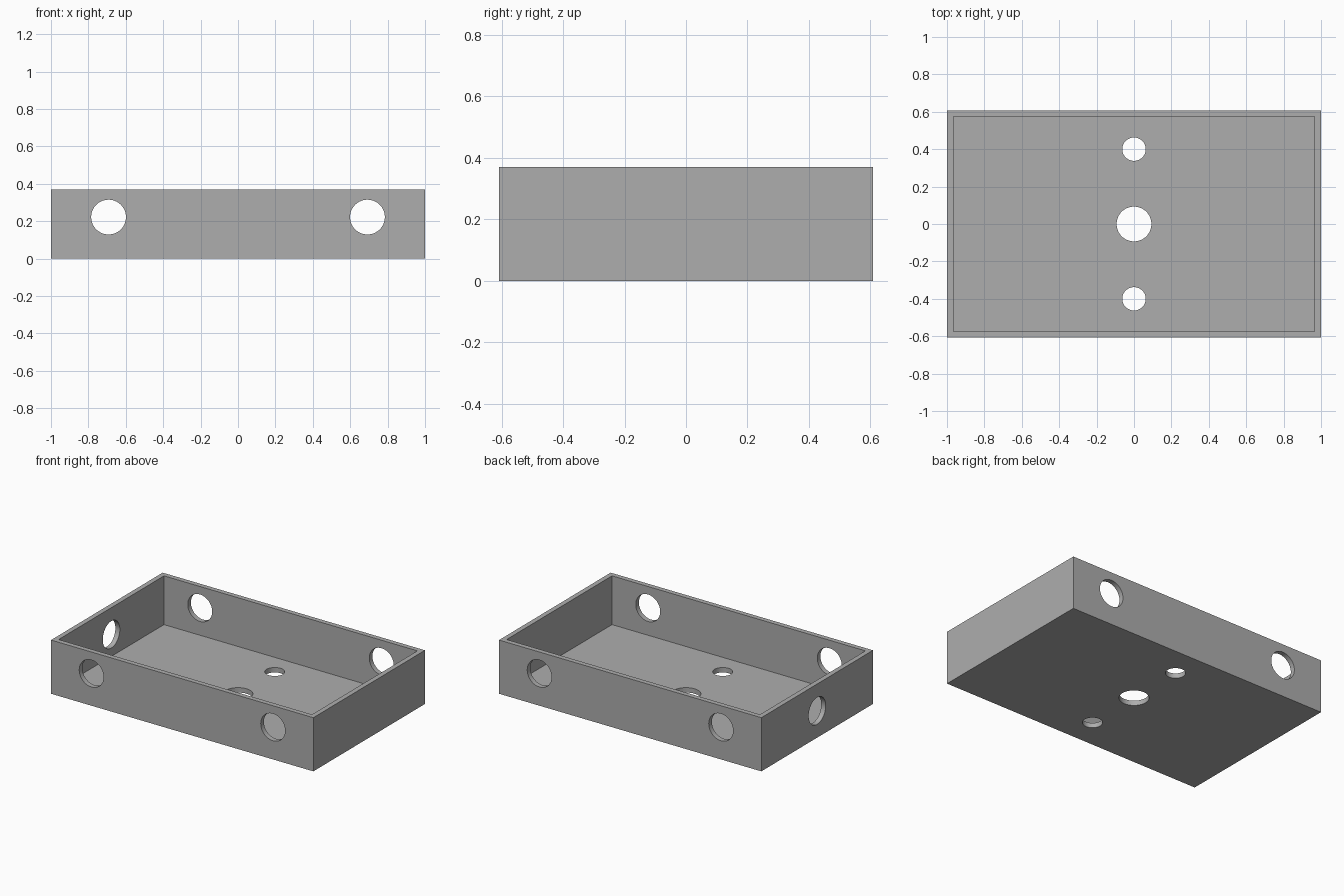
import bpy
import math

if "Cube" in bpy.data.objects:
    bpy.data.objects.remove(bpy.data.objects["Cube"], do_unlink=True)

LENGTH, DEPTH, HEIGHT, WALL = 2.0, 1.216, 0.37, 0.034

grey = bpy.data.materials.new("plain grey")
grey.use_nodes = True
colour = (0.42, 0.42, 0.42, 1)
grey.diffuse_color = colour
grey.node_tree.nodes["Principled BSDF"].inputs["Base Color"].default_value = colour


def box(name, size, bottom):
    """Box centred on x and y, standing on the given height."""
    bpy.ops.mesh.primitive_cube_add(size=1, location=(0, 0, bottom + size[2] / 2))
    ob = bpy.context.object
    ob.name = name
    ob.scale = size
    bpy.ops.object.transform_apply(location=True, rotation=False, scale=True)
    return ob


def drill(name, radius, length, centre, rotation=(0, 0, 0)):
    """Round cutter for one hole, or for a pair in opposite walls."""
    bpy.ops.mesh.primitive_cylinder_add(vertices=64, radius=radius, depth=length,
                                        location=centre, rotation=rotation)
    ob = bpy.context.object
    ob.name = name
    return ob


# Outer block of the tray
tray = box("open_tray", (LENGTH, DEPTH, HEIGHT), 0)
tray.data.materials.append(grey)

# Hollow inside, leaving walls and floor of one thickness
cutters = [box("cavity_cutter", (LENGTH - 2 * WALL, DEPTH - 2 * WALL, HEIGHT), WALL)]

# Cable holes through the front and back walls
for x in (-0.692, 0.692):
    cutters.append(drill("long_wall_hole_cutter", 0.093, 2 * DEPTH, (x, 0, 0.222),
                         (math.pi / 2, 0, 0)))

# Single hole in the right wall
cutters.append(drill("end_wall_hole_cutter", 0.093, 0.4, (-LENGTH / 2, 0, HEIGHT / 2),
                     (0, math.pi / 2, 0)))

# Large centre hole and two screw holes in the floor
for y, radius in ((-0.4, 0.0625), (0, 0.093), (0.4, 0.0625)):
    cutters.append(drill("floor_hole_cutter", radius, 0.2, (0, y, 0)))

# Cut everything, then drop the cutters
bpy.context.view_layer.objects.active = tray
for cutter in cutters:
    mod = tray.modifiers.new("cut", 'BOOLEAN')
    mod.operation = 'DIFFERENCE'
    mod.solver = 'EXACT'
    mod.object = cutter
    bpy.ops.object.modifier_apply(modifier=mod.name)
    bpy.data.objects.remove(cutter, do_unlink=True)

# Smooth hole walls, crisp edges
bpy.ops.object.select_all(action='DESELECT')
tray.select_set(True)
bpy.ops.object.shade_smooth_by_angle(angle=math.radians(30))
